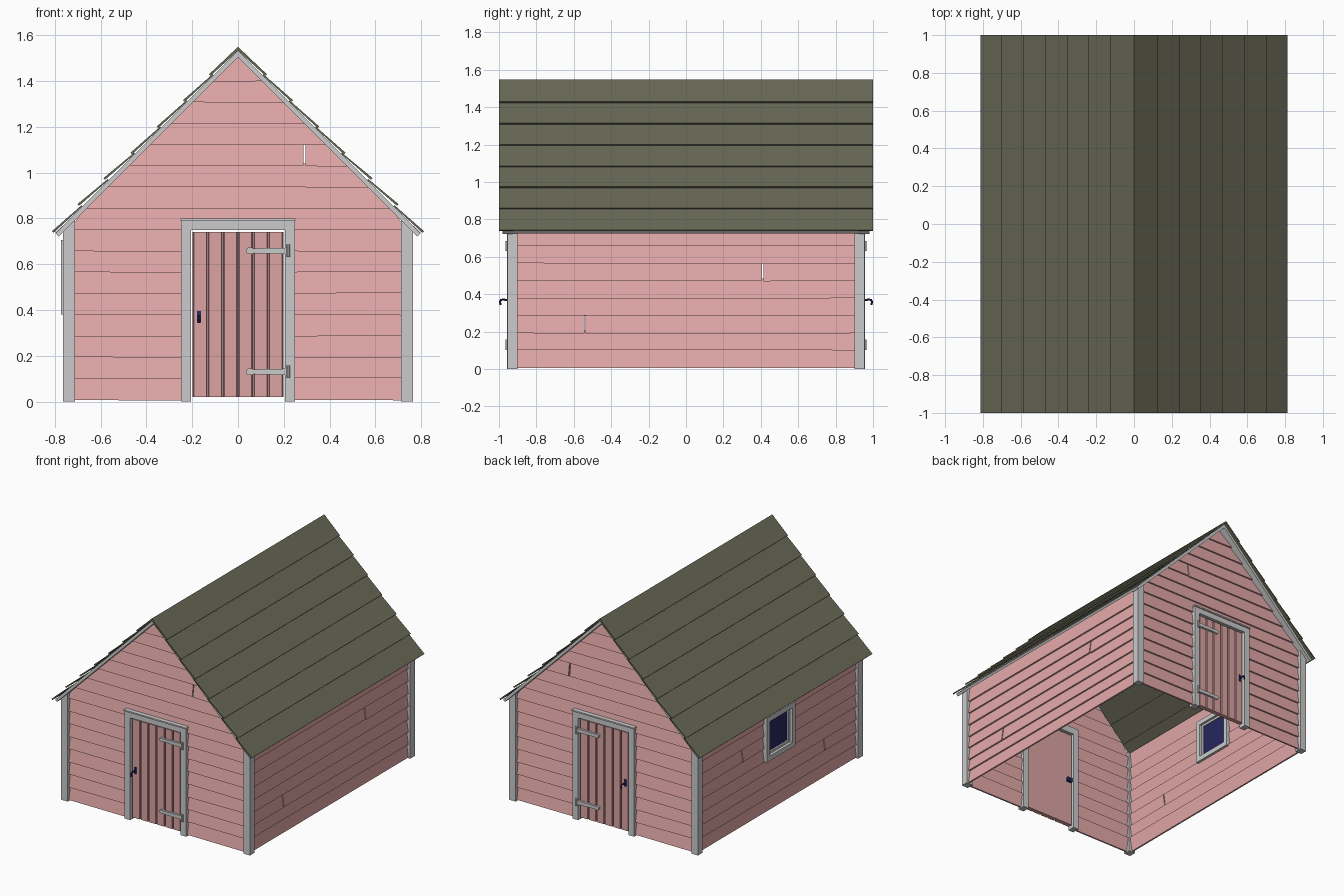
import bpy, bmesh, math, random
from mathutils import Vector

if "Cube" in bpy.data.objects:
    bpy.data.objects.remove(bpy.data.objects["Cube"])

random.seed(4)
STEP, Z0 = 0.0927, 0.008          # siding rows
APEX, EAVE_X = 1.532, 0.80        # underside of the 45 degree roof
R = math.sqrt(0.5)


def material(name, rgb):
    m = bpy.data.materials.new(name)
    m.diffuse_color = (*rgb, 1)
    m.use_nodes = True
    m.node_tree.nodes["Principled BSDF"].inputs["Base Color"].default_value = m.diffuse_color
    return m


RED = material("red_wood", (0.78, 0.40, 0.40))
DOOR_RED = material("door_wood", (0.72, 0.37, 0.37))
OLIVE = material("olive_roof", (0.14, 0.14, 0.095))
NAVY = material("navy", (0.02, 0.02, 0.12))


def loft(bm, a, b):
    """Solid between two matching rings of points."""
    va, vb = [bm.verts.new(p) for p in a], [bm.verts.new(p) for p in b]
    n = len(va)
    for i in range(n):
        j = (i + 1) % n
        bm.faces.new((va[i], va[j], vb[j], vb[i]))
    bm.faces.new(va[::-1])
    bm.faces.new(vb)


def box(bm, x, y, z):
    ring = [(x[0], y[0]), (x[1], y[0]), (x[1], y[1]), (x[0], y[1])]
    loft(bm, [(*p, z[0]) for p in ring], [(*p, z[1]) for p in ring])


def finish(name, bm, mat=None):
    bmesh.ops.recalc_face_normals(bm, faces=bm.faces)
    me = bpy.data.meshes.new(name)
    bm.to_mesh(me)
    bm.free()
    ob = bpy.data.objects.new(name, me)
    bpy.context.collection.objects.link(ob)
    if mat:
        me.materials.append(mat)
    return ob


def board(bm, put, u0, u1, z0, z1, lim=None, clip=None, lift=0.0):
    """One lap-siding board: foot stands out, top tucks under the next."""
    lo, hi = clip or (z0, z1)

    def ring(u, sign):
        foot = lo + (0 if clip else random.uniform(-0.003, 0.003))
        pts = []
        for z, thick in ((foot, 0), (foot, 1), (hi, 1), (hi, 0)):
            t = min(max((z - z0) / (z1 - z0), 0), 1)
            o = 0.016 * (1 - t) + 0.012 * thick + lift
            uu = u
            if lim:
                uu = sign * max(min(abs(u), lim - z), 0.002) if abs(u) > lim - z1 - 0.01 else u
            pts.append(put(uu, o, z))
        return pts
    loft(bm, ring(u0, -1), ring(u1, 1))


def split(spans, joint):
    """Break a span at a butt joint."""
    out = []
    for a, b in spans:
        if joint is not None and a < joint < b:
            out += [(a, joint - 0.004), (joint + 0.004, b)]
        else:
            out.append((a, b))
    return out


# gable walls
for name, s in (("front", -1), ("back", 1)):
    bm = bmesh.new()
    put = lambda u, o, z: (u, s * (0.912 + o), z)
    for k in range(16):
        z = Z0 + k * STEP
        top = 1.515 if k == 15 else z + STEP + 0.012
        spans = [(-0.735, -0.215), (0.215, 0.735)] if k < 8 else [(-0.735, 0.735)]
        for i, (a, b) in enumerate(split(spans, 0.29 if k == 11 else None)):
            board(bm, put, a, b, z, top, lim=1.515 if k >= 8 else None,
                  lift=0.003 if k == 11 and i else 0)
    finish(name + "_siding", bm, RED)

# side walls, the left one with a window opening
WIN_Y, WIN_LO, WIN_HI = 0.14, 0.40, 0.685
for name, s in (("right", 1), ("left", -1)):
    bm = bmesh.new()
    put = lambda u, o, z: (s * (0.722 + o), u, z)
    for k in range(8):
        z = Z0 + k * STEP
        top = 0.79 if k == 7 else z + STEP + 0.012
        spans = [(-0.925, 0.925)]
        if s < 0 and k >= 4:
            spans = [(-0.925, -WIN_Y), (WIN_Y, 0.925)]
            if k == 4:
                board(bm, put, -WIN_Y, WIN_Y, z, top, clip=(z, WIN_LO))
            if k == 7:
                board(bm, put, -WIN_Y, WIN_Y, z, top, clip=(WIN_HI, top))
        for a, b in split(spans, {5: 0.41, 2: -0.54}.get(k)):
            board(bm, put, a, b, z, top)
    finish(name + "_siding", bm, RED)

# corner posts, tops cut to the roof slope
bm = bmesh.new()
for sx in (-1, 1):
    for sy in (-1, 1):
        prof = [(0.712, 0), (0.765, 0), (0.765, 0.745), (0.712, 0.798)]
        loft(bm, [(sx * x, sy * 0.902, z) for x, z in prof],
             [(sx * x, sy * 0.955, z) for x, z in prof])
finish("corner_posts", bm)


def slope(s, o, side):
    """Point on the roof: s down the slope, o outward."""
    return side * (s + o) * R, APEX + (o - s) * R


def roof_strip(bm, side, pts, y0, y1):
    ring = [slope(s, o, side) for s, o in pts]
    loft(bm, [(x, y0, z) for x, z in ring], [(x, y1, z) for x, z in ring])


# roof boards, overlapping down the slope
L = EAVE_X / R
for name, side in (("right", 1), ("left", -1)):
    bm = bmesh.new()
    for i in range(7):
        a, b = i * L / 7, (i + 1) * L / 7
        lip = 0.012 if i in (4, 5) else 0.007
        t = 0.012
        if i == 0:
            pts = [(0, 0), (-t, t), (b, lip + t * 0.8), (b, lip)]
        else:
            pts = [(a - 0.01, 0), (a - 0.01, 0.006), (b, lip + 0.01), (b, lip)]
        roof_strip(bm, side, pts, -1, 1)
    finish(name + "_roof_boards", bm, OLIVE)

# pale trim under the roof edges
bm = bmesh.new()
T = 0.02
for side in (-1, 1):
    for y0, y1 in ((-0.98, -0.925), (0.925, 0.98)):
        roof_strip(bm, side, [(0, 0), (L - 0.005, 0), (L - 0.005, -T), (T, -T)], y0, y1)
    roof_strip(bm, side, [(L - 0.05, 0.002), (L - 0.005, 0.002), (L - 0.005, -T + 0.004),
                          (L - 0.05, -T + 0.004)], -0.925, 0.925)
finish("roof_edge_trim", bm)

# doors at both ends
for name, s in (("front", -1), ("back", 1)):
    Y = lambda a, b: sorted((s * a, s * b))
    bm = bmesh.new()
    for sx in (-1, 1):
        box(bm, sorted((sx * 0.205, sx * 0.249)), Y(0.90, 0.956), (0, 0.75))
    box(bm, (-0.249, 0.249), Y(0.90, 0.956), (0.75, 0.79))
    box(bm, (-0.252, 0.252), Y(0.90, 0.964), (0.79, 0.80))
    finish(name + "_door_frame", bm)

    bm = bmesh.new()
    box(bm, (-0.198, 0.198), Y(0.912, 0.932), (0.02, 0.74))
    for i in range(6):
        x = -0.198 + i * 0.066
        g = 0.003
        ring = [(x + g, 0.931), (x + g, 0.941), (x + 2 * g, 0.945),
                (x + 0.066 - 2 * g, 0.945), (x + 0.066 - g, 0.941), (x + 0.066 - g, 0.931)]
        loft(bm, [(px, s * py, 0.02) for px, py in ring],
             [(px, s * py, 0.74) for px, py in ring])
    finish(name + "_door", bm, DOOR_RED)

    # strap hinges
    bm = bmesh.new()
    for z in (0.13, 0.658):
        half = [(0.215, 0.014), (0.075, 0.011), (0.07, 0.009), (0.06, 0.014), (0.045, 0.014), (0.036, 0.008)]
        prof = half + [(x, -h) for x, h in half[::-1]]
        loft(bm, [(x, s * 0.943, z + h) for x, h in prof],
             [(x, s * 0.960, z + h) for x, h in prof])
        ring = [(0.219 + 0.008 * math.cos(i * math.pi / 4),
                 s * (0.958 + 0.008 * math.sin(i * math.pi / 4))) for i in range(8)]
        loft(bm, [(*p, z - 0.027) for p in ring], [(*p, z + 0.027) for p in ring])
    finish(name + "_door_hinges", bm)

    # hooked handle swept along a short path, with plates
    bm = bmesh.new()
    box(bm, (-0.178, -0.162), Y(0.944, 0.951), (0.345, 0.395))
    box(bm, (-0.19, -0.15), Y(0.892, 0.913), (0.355, 0.385))
    path = [(0.946, 0.366), (0.978, 0.372), (0.990, 0.369), (0.994, 0.360), (0.992, 0.343)]
    rings = []
    for i, (y, z) in enumerate(path):
        p, q = path[max(i - 1, 0)], path[min(i + 1, 4)]
        d = Vector((q[0] - p[0], q[1] - p[1])).normalized()
        rings.append([bm.verts.new((-0.17 + 0.0065 * math.cos(a),
                                    s * (y - d.y * 0.0055 * math.sin(a)),
                                    z + d.x * 0.0055 * math.sin(a)))
                      for a in (j * math.pi / 4 for j in range(8))])
    for a, b in zip(rings, rings[1:]):
        for j in range(8):
            bm.faces.new((a[j], a[(j + 1) % 8], b[(j + 1) % 8], b[j]))
    bm.faces.new(rings[0])
    bm.faces.new(rings[-1])
    finish(name + "_door_handle", bm, NAVY)


def frame(bm, x, w, lo, hi, bar):
    """Rectangular frame in the left wall."""
    for a, b in ((-w, -w + bar), (w - bar, w)):
        box(bm, x, (a, b), (lo, hi))
    for a, b in ((lo, lo + bar), (hi - bar, hi)):
        box(bm, x, (-w + bar, w - bar), (a, b))


# window
bm = bmesh.new()
frame(bm, (-0.772, -0.705), 0.165, 0.38, 0.705, 0.036)
frame(bm, (-0.752, -0.722), 0.129, 0.416, 0.669, 0.016)
finish("window_frame", bm)
bm = bmesh.new()
box(bm, (-0.74, -0.732), (-0.114, 0.114), (0.431, 0.654))
finish("window_pane", bm, NAVY)
